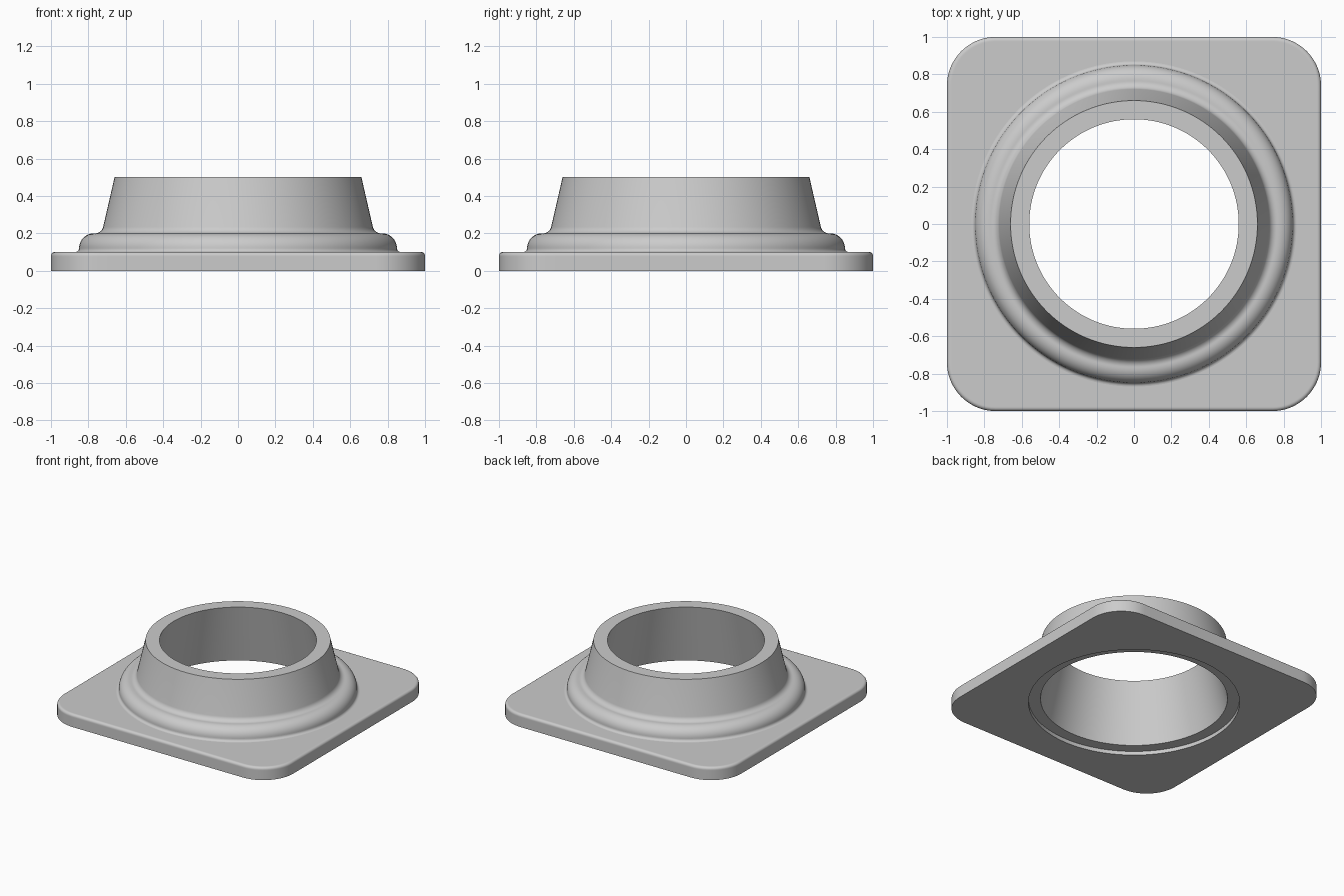
import bpy, bmesh
from math import sin, cos, pi, atan2, radians, hypot

cube = bpy.data.objects.get("Cube")
if cube:
    bpy.data.objects.remove(cube)

grey = bpy.data.materials.new("neutral_grey")
grey.use_nodes = True
colour = (0.6, 0.6, 0.6, 1)
grey.diffuse_color = colour
grey.node_tree.nodes["Principled BSDF"].inputs["Base Color"].default_value = colour

CORNER = 0.26
ARC, SIDE = 16, 30


def rounded_square(half, z):
    """Rounded square ring; the corner centres stay put as it is inset."""
    c = 1 - CORNER
    r = half - c
    pts = []
    for q in range(4):
        a = q * pi / 2
        local = [(half, -c + 2 * c * i / SIDE) for i in range(SIDE)]
        local += [(c + r * cos(t), c + r * sin(t))
                  for t in (pi / 2 * i / ARC for i in range(ARC))]
        pts += [(x * cos(a) - y * sin(a), x * sin(a) + y * cos(a), z) for x, y in local]
    return pts


def circle(r, z):
    """Circle ring with points in line with those of the rounded square."""
    return [(r * x / hypot(x, y), r * y / hypot(x, y), z)
            for x, y, _ in rounded_square(1, 0)]


def arc(cr, cz, r, start, end, steps=10):
    """Profile points (radius, height) along a circular arc, in degrees."""
    angles = [radians(start + (end - start) * i / steps) for i in range(steps + 1)]
    return [(cr + r * cos(a), cz + r * sin(a)) for a in angles]


def loft(name, rings):
    bm = bmesh.new()
    loops = [[bm.verts.new(p) for p in ring] for ring in rings]
    n = len(loops[0])
    for low, high in zip(loops, loops[1:]):
        for i in range(n):
            j = (i + 1) % n
            bm.faces.new((low[i], low[j], high[j], high[i]))
    mesh = bpy.data.meshes.new(name)
    bm.to_mesh(mesh)
    bm.free()
    mesh.materials.append(grey)
    ob = bpy.data.objects.new(name, mesh)
    bpy.context.collection.objects.link(ob)
    bpy.ops.object.select_all(action='DESELECT')
    ob.select_set(True)
    bpy.context.view_layer.objects.active = ob
    bpy.ops.object.shade_smooth_by_angle(angle=radians(30))
    return ob


# Square base plate with a rounded upper edge
edge = arc(0.98, 0.08, 0.02, 0, 90, 6)
loft("base_plate",
     [circle(0.753, 0), rounded_square(1, 0), rounded_square(1, 0.075)]
     + [rounded_square(h, z) for h, z in edge]
     + [rounded_square(0.975, 0.1), circle(0.875, 0.1), circle(0.865, 0.1)])

# Stepped collar: foot fillet, rounded shoulder, neck fillet, tapered neck, bore, recess
profile = arc(0.87, 0.12, 0.02, 270, 180, 6)
profile += arc(0.77, 0.12, 0.08, 0, 90, 12)
profile += arc(0.764, 0.244, 0.044, 270, 192, 10)
profile += [(0.66, 0.5), (0.56, 0.5), (0.667, 0.03), (0.753, 0.03), (0.753, 0)]
loft("tapered_collar", [circle(r, z) for r, z in profile])
